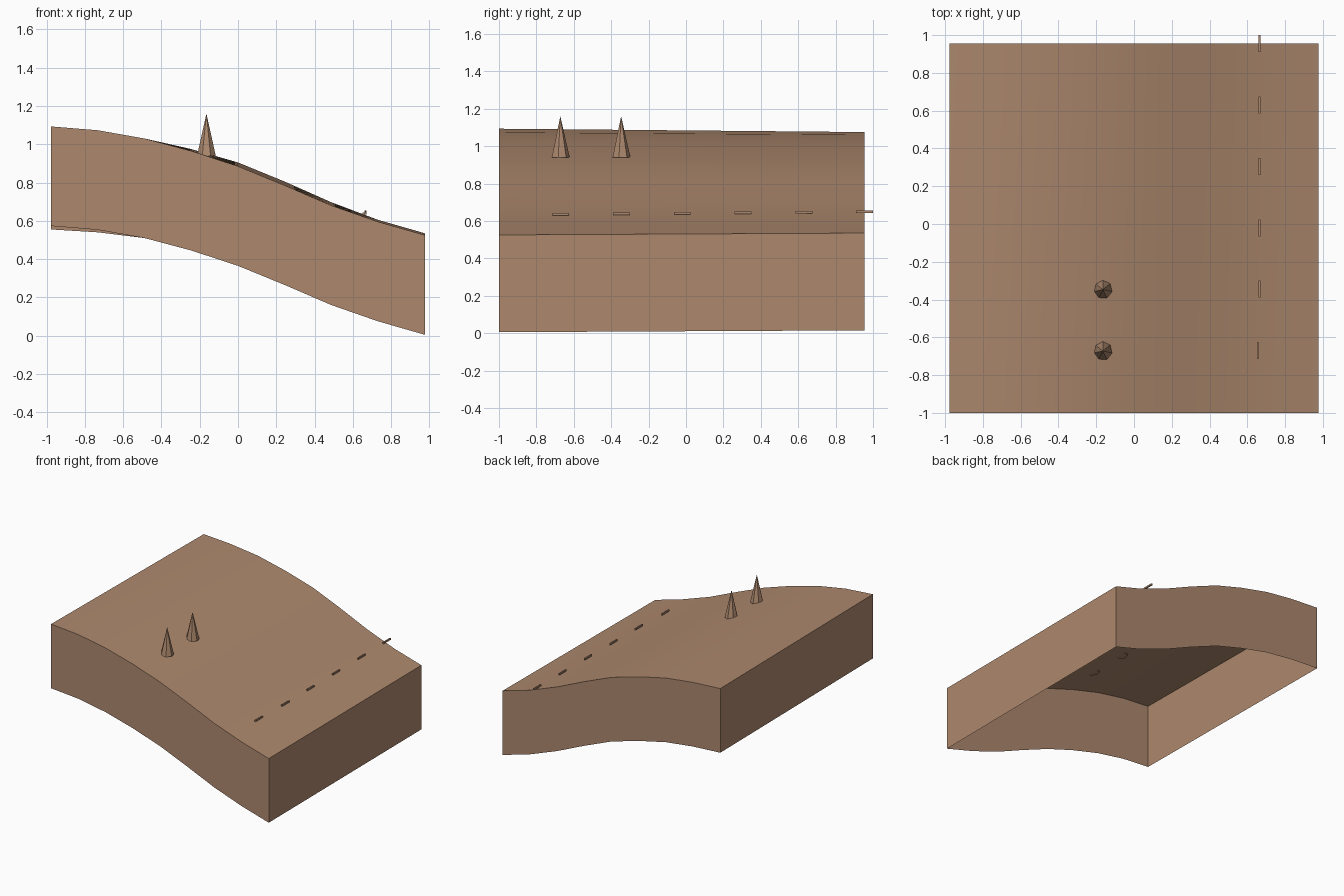
import bpy, bmesh
from mathutils import Vector

cube = bpy.data.objects.get("Cube")
if cube:
    bpy.data.objects.remove(cube, do_unlink=True)

# Single earthy brown
earth = bpy.data.materials.new("earth_brown")
COLOUR = (0.42, 0.25, 0.155, 1)
earth.diffuse_color = COLOUR
earth.use_nodes = True
earth.node_tree.nodes["Principled BSDF"].inputs["Base Color"].default_value = COLOUR


def add_object(name, bm, location=(0, 0, 0)):
    mesh = bpy.data.meshes.new(name)
    bm.to_mesh(mesh)
    bm.free()
    mesh.materials.append(earth)
    obj = bpy.data.objects.new(name, mesh)
    obj.location = location
    bpy.context.collection.objects.link(obj)
    return obj


# Hillside: slope lofted between a front and a back profile, with a skirt
HALF, FRONT, BACK, DEPTH, STEPS = 0.976, -1.0, 0.955, 0.52, 8
front_z = [1.093, 1.073, 1.03, 0.965, 0.885, 0.785, 0.68, 0.595, 0.525]
back_z = [1.075, 1.06, 1.03, 0.975, 0.905, 0.805, 0.697, 0.605, 0.535]


def ground(x, y):
    """Height of the slope at a point."""
    u = (x + HALF) / (2 * HALF) * STEPS
    i = max(0, min(STEPS - 1, int(u)))
    f, t = u - i, (y - FRONT) / (BACK - FRONT)
    front = front_z[i] + (front_z[i + 1] - front_z[i]) * f
    back = back_z[i] + (back_z[i + 1] - back_z[i]) * f
    return front + (back - front) * t


bm = bmesh.new()
bmesh.ops.create_grid(bm, x_segments=STEPS, y_segments=STEPS, size=1)
for v in bm.verts:
    v.co.x *= HALF
    v.co.y = FRONT + (v.co.y + 1) / 2 * (BACK - FRONT)
    v.co.z = ground(v.co.x, v.co.y)
for face in bm.faces:
    face.smooth = True
rim = [e for e in bm.edges if e.is_boundary]
skirt = bmesh.ops.extrude_edge_only(bm, edges=rim)["geom"]
bmesh.ops.translate(bm, vec=Vector((0, 0, -DEPTH)),
                    verts=[g for g in skirt if isinstance(g, bmesh.types.BMVert)])
for g in skirt:
    if isinstance(g, bmesh.types.BMFace):
        g.smooth = False
# Turn every face outward
centre = Vector((0, 0, 0))
bm.normal_update()
for face in bm.faces:
    mid = face.calc_center_median()
    outward = Vector((0, 0, 1)) if face.smooth else Vector((mid.x, mid.y, 0))
    if face.smooth is False:
        wide = abs(face.normal.x) > abs(face.normal.y)
        outward = Vector((mid.x, 0, 0)) if wide else Vector((0, mid.y, 0))
    if face.normal.dot(outward) < 0:
        face.normal_flip()
add_object("hillside", bm)

# Pointed trees
for i, y in enumerate((-0.672, -0.347)):
    bm = bmesh.new()
    bmesh.ops.create_cone(bm, cap_ends=True, segments=7, radius1=0.05,
                          radius2=0, depth=0.22)
    add_object(f"pointed_tree_{i + 1}", bm, (-0.165, y, 1.05))

# Row of thin road dashes
for i in range(6):
    y = -0.67 + i * 0.325
    x = 0.655 if i == 0 else 0.665
    bm = bmesh.new()
    bmesh.ops.create_cube(bm, size=1)
    bmesh.ops.scale(bm, vec=(0.01, 0.09, 0.013), verts=bm.verts)
    add_object(f"road_dash_{i + 1}", bm, (x, y, 0.636 + 0.0025 * i))
